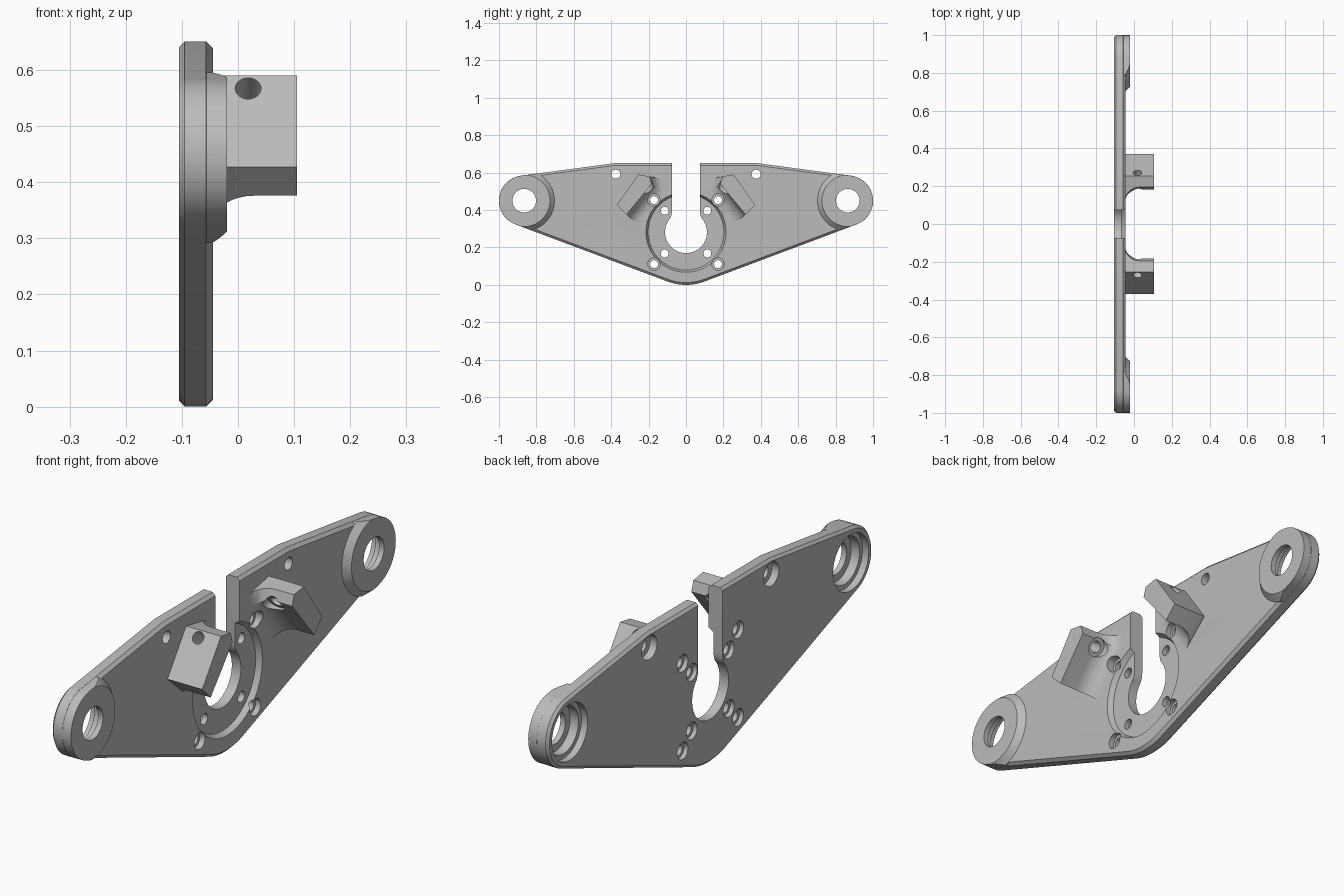
import bpy, bmesh, math
from mathutils import Matrix, Vector

cube = bpy.data.objects.get("Cube")
if cube:
    bpy.data.objects.remove(cube, do_unlink=True)

grey = bpy.data.materials.new("plain grey")
grey.use_nodes = True
grey.diffuse_color = (0.5, 0.5, 0.5, 1)
grey.node_tree.nodes["Principled BSDF"].inputs["Base Color"].default_value = grey.diffuse_color

HUB = (0, 0.282)
END = (0.865, 0.45)
BACK, FACE = -0.105, -0.045


def arc(c, r, a0, a1, n):
    """Points on an arc in the y-z plane, angles in degrees."""
    angles = [math.radians(a0 + (a1 - a0) * i / n) for i in range(n + 1)]
    return [(c[0] + r * math.cos(a), c[1] + r * math.sin(a)) for a in angles]


def circle(c, r, n=48):
    return arc(c, r, 0, 360, n)[:-1]


def mirror(pts):
    return pts + [(-y, z) for y, z in reversed(pts) if abs(y) > 1e-6]


def loft(name, rings, matrix=None):
    """Closed solid through (x, outline) rings."""
    bm = bmesh.new()
    loops = [[bm.verts.new((x, y, z)) for y, z in pts] for x, pts in rings]
    for a, b in zip(loops, loops[1:]):
        for i in range(len(a)):
            j = (i + 1) % len(a)
            bm.faces.new((a[i], a[j], b[j], b[i]))
    bm.faces.new(loops[0])
    bm.faces.new(loops[-1])
    if matrix:
        bm.transform(matrix)
    bmesh.ops.recalc_face_normals(bm, faces=bm.faces)
    mesh = bpy.data.meshes.new(name)
    bm.to_mesh(mesh)
    bm.free()
    mesh.materials.append(grey)
    ob = bpy.data.objects.new(name, mesh)
    bpy.context.collection.objects.link(ob)
    return ob


def combine(target, tool, operation):
    """Apply a boolean and discard the tool."""
    mod = target.modifiers.new("boolean", 'BOOLEAN')
    mod.operation, mod.object, mod.solver = operation, tool, 'EXACT'
    bpy.context.view_layer.objects.active = target
    bpy.ops.object.modifier_apply(modifier=mod.name)
    bpy.data.objects.remove(tool, do_unlink=True)


def bore(target, c, r, x0, x1, r1=None):
    combine(target, loft("cutter", [(x0, circle(c, r)), (x1, circle(c, r1 or r))]), 'DIFFERENCE')


def outline(inset):
    """Plate outline, moved inward by the given amount."""
    pts = arc((0, 0.28), 0.28 - inset, -90, -69.4, 8)
    pts += arc(END, 0.135 - inset, -69.4, 82.5, 32)
    pts.append((0.38 - 0.066 * inset, 0.651 - inset))
    return mirror(pts)


# Chamfered plate
plate = loft("bracket_plate", [(BACK, outline(0.01)), (-0.095, outline(0)),
                               (-0.057, outline(0)), (FACE, outline(0.012))])

# Lug cross-section; the last three corners flare into the plate
FIXED = [(0.255, 0.59), (0.37, 0.427)]
FLARED = [(0.318, 0.376), (0.183, 0.54), (0.195, 0.58)]
FLARE = 0.075
INWARD = (-0.774, -0.633)


def lug_section(offset, s):
    moved = [(y + offset * INWARD[0], z + offset * INWARD[1]) for y, z in FLARED[:2]]
    y, z = FLARED[2]
    moved.append((y - 0.9 * offset, z - 0.2 * offset))
    return [(s * y, z) for y, z in FIXED + moved]


for s in (-1, 1):
    end = (s * END[0], END[1])

    # Raised end boss, trimmed to the plate outline
    boss = loft("end_boss", [(-0.07, circle(end, 0.162, 64)), (FACE, circle(end, 0.162, 64)),
                             (-0.02, circle(end, 0.138, 64))])
    trim = loft("trim", [(-0.08, outline(0.0005)), (0.02, outline(0.0005))])
    combine(boss, trim, 'INTERSECT')
    combine(plate, boss, 'UNION')

    # Angled lug with a curved root
    rings = [(-0.07, lug_section(FLARE, s))]
    for i in range(9):
        a = math.radians(90 * i / 8)
        rings.append((FACE + FLARE * (1 - math.cos(a)), lug_section(FLARE * (1 - math.sin(a)), s)))
    rings.append((0.105, lug_section(0, s)))
    lug = loft("lug", rings)

    # Cross hole through the lug, wider on the inner side
    axis = Vector((0, -0.82 * s, -0.572))
    place = Matrix.Translation((0.018, 0.271 * s, 0.567)) @ axis.to_track_quat('X', 'Z').to_matrix().to_4x4()
    hole = circle((0, 0), 0.023, 32)
    combine(lug, loft("cutter", [(-0.1, hole), (0.2, hole)], place), 'DIFFERENCE')
    wide = circle((0, 0), 0.038, 32)
    combine(lug, loft("cutter", [(0.075, wide), (0.2, wide)], place), 'DIFFERENCE')
    combine(plate, lug, 'UNION')

# Round hub recess with a sloped rim
bore(plate, HUB, 0.203, -0.066, FACE + 0.001, 0.215)

# Keyhole slot
side = [(0.075, 0.8), (0.075, 0.395), (0.077, 0.375)] + arc(HUB, 0.112, 42, -90, 32)
slot = mirror(side)
combine(plate, loft("cutter", [(-0.2, slot), (0.02, slot)]), 'DIFFERENCE')

for s in (-1, 1):
    # Stepped bearing seat in each end
    end = (s * END[0], END[1])
    bore(plate, end, 0.063, -0.2, 0.1)
    bore(plate, end, 0.092, -0.2, -0.042)
    bore(plate, end, 0.11, -0.2, -0.078)

    # Upper mounting hole, counterbored at the back
    top = (s * 0.375, 0.592)
    bore(plate, top, 0.024, -0.2, 0)
    bore(plate, top, 0.047, -0.2, -0.075)

    # Inner and outer hub bolt holes
    for t in (-1, 1):
        for d in (0.114, 0.171):
            c = (HUB[0] + s * d, HUB[1] + t * d)
            bore(plate, c, 0.021, -0.2, 0)
            bore(plate, c, 0.033, -0.2, -0.088)
        bore(plate, c, 0.033, -0.067, 0.03)

bpy.ops.object.select_all(action='DESELECT')
plate.select_set(True)
bpy.context.view_layer.objects.active = plate
bpy.ops.object.shade_smooth_by_angle(angle=math.radians(25))
